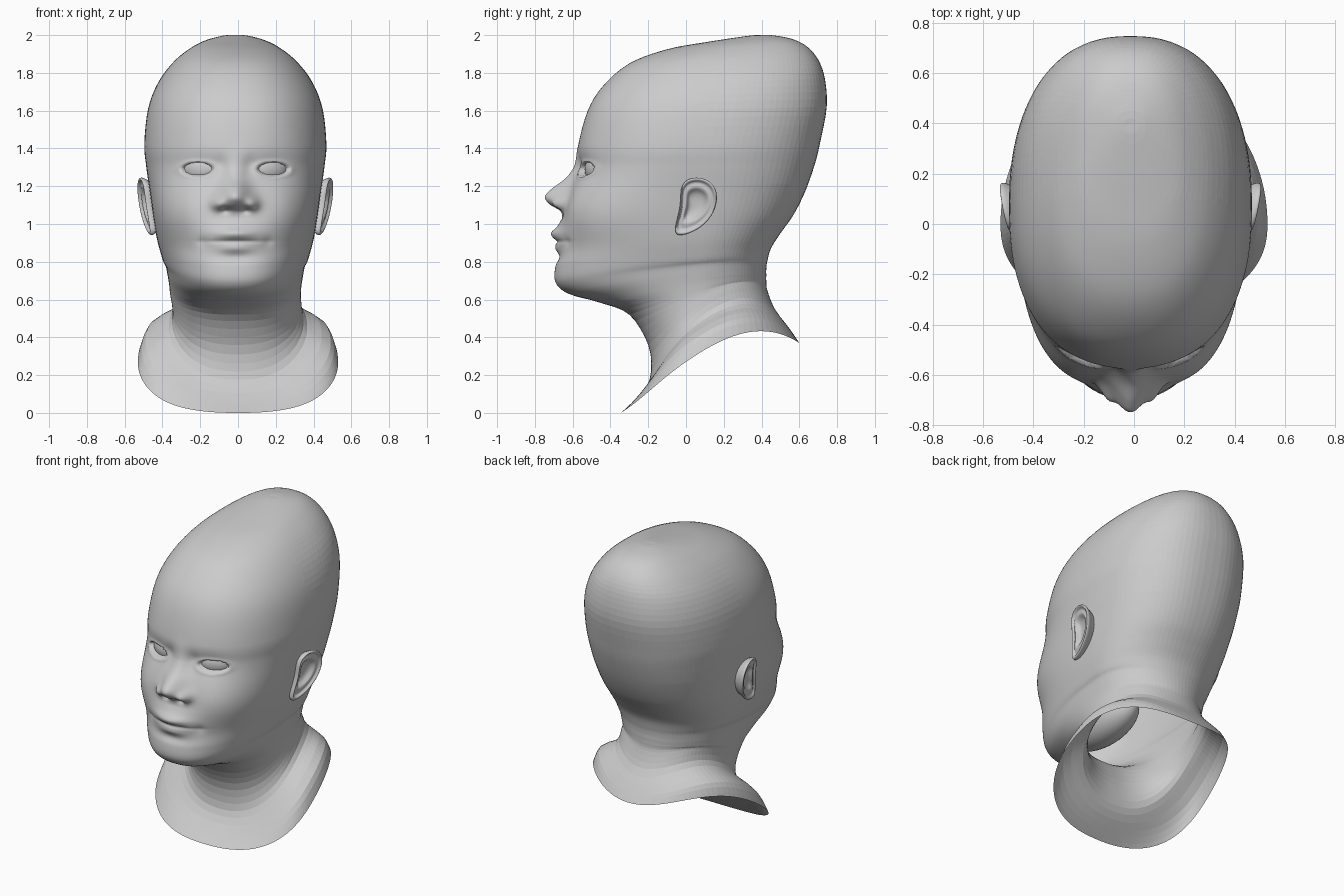
import bpy, bmesh, math

cube = bpy.data.objects.get("Cube")
if cube:
    bpy.data.objects.remove(cube, do_unlink=True)

clay = bpy.data.materials.new("clay_grey")
clay.use_nodes = True
GREY = (0.6, 0.6, 0.6, 1)
clay.diffuse_color = GREY
clay.node_tree.nodes["Principled BSDF"].inputs["Base Color"].default_value = GREY

LEAN = -.014  # the head sits slightly to one side of the collar


def clamp(value):
    return max(0.0, min(1.0, value))


def finish(name, bm, smooth):
    """Turn a bmesh into a named object, smoothing the faces picked by a rule."""
    bmesh.ops.recalc_face_normals(bm, faces=bm.faces)
    for face in bm.faces:
        face.smooth = smooth(face.calc_center_median())
    mesh = bpy.data.meshes.new(name)
    bm.to_mesh(mesh)
    bm.free()
    mesh.materials.append(clay)
    obj = bpy.data.objects.new(name, mesh)
    bpy.context.collection.objects.link(obj)
    return obj


def ellipsoid(name, location, radii, turn=0):
    bm = bmesh.new()
    bmesh.ops.create_uvsphere(bm, u_segments=32, v_segments=20, radius=1)
    obj = finish(name, bm, lambda p: True)
    obj.location, obj.scale = location, radii
    obj.rotation_euler.z = math.radians(turn)


def bridge(bm, rings):
    """Skin a list of closed vertex rings with quads."""
    for low, high in zip(rings, rings[1:]):
        for i in range(len(low)):
            j = (i + 1) % len(low)
            bm.faces.new((low[i], low[j], high[j], high[i]))


def spline(a, b, c, d, t):
    """Catmull-Rom blend of four equal-length tuples."""
    return [q + t / 2 * (r - p + t * (2 * p - 5 * q + 4 * r - s + t * (3 * (q - r) + s - p)))
            for p, q, r, s in zip(a, b, c, d)]


def lookup(table, z):
    """Smoothly interpolate (z, value) pairs."""
    last = len(table) - 1
    for k in range(last):
        if table[k][0] <= z <= table[k + 1][0]:
            t = (z - table[k][0]) / (table[k + 1][0] - table[k][0])
            return spline(*(table[max(0, min(last, k + j))] for j in (-1, 0, 1, 2)), t)[1]
    return 0.0


# Rings from shoulder edge to crown: front y, front z, back y, back z, half width
RINGS = [
    (-.345, 0, .6, .37, .53), (-.27, .07, .57, .415, .49),
    (-.21, .14, .53, .47, .395), (-.185, .22, .47, .55, .348),
    (-.2, .36, .43, .65, .342), (-.3, .52, .425, .7, .347),
    (-.46, .585, .425, .73, .352), (-.62, .63, .425, .76, .362),
    (-.69, .69, .43, .8, .373), (-.69, .78, .45, .87, .393),
    (-.655, .88, .5, .95, .415), (-.645, 1.02, .57, 1.05, .435),
    (-.62, 1.15, .63, 1.17, .452), (-.58, 1.3, .68, 1.31, .472),
    (-.57, 1.42, .71, 1.43, .482), (-.52, 1.6, .745, 1.62, .462),
    (-.44, 1.73, .735, 1.77, .408), (-.3, 1.85, .7, 1.87, .325),
    (-.1, 1.925, .64, 1.94, .235), (.12, 1.965, .56, 1.98, .155),
    (.32, 1.995, .45, 2, .06), (.37, 2, .4, 2, .015),
]

# Soft face forms: side x, z, x spread, z spread, push forward
BUMPS = [
    (.18, 1.3, .1, .07, -.016),       # eye socket
    (.08, 1.31, .04, .05, -.012),     # inner eye corner
    (.25, 1.1, .11, .1, .01),         # cheek
    (.09, 1.105, .035, .035, .04),    # nostril wing
    (.055, 1.07, .022, .016, -.02),   # nostril
    (0, .94, .15, .08, .045),         # mouth mound
    (0, .95, .1, .025, .022),         # upper lip
    (0, .87, .09, .022, .014),        # lower lip
    (0, .908, .14, .008, -.013),      # mouth line
    (.175, .905, .025, .025, -.008),  # mouth corner
    (0, .82, .1, .025, -.01),         # crease above chin
]
NOSE = [(1.03, 0), (1.07, .025), (1.1, .085), (1.14, .125), (1.18, .105),
        (1.24, .045), (1.3, .015), (1.42, 0)]
EYE_X, EYE_Z = .2, 1.29


def face_push(x, z):
    x = abs(x)
    push = sum(amount * math.exp(-((x - bx) / sx) ** 2 - ((z - bz) / sz) ** 2)
               for bx, bz, sx, sz, amount in BUMPS)
    nose_width = .055 + .03 * clamp((1.27 - z) / .15)
    push += lookup(NOSE, z) * math.exp(-(x / nose_width) ** 2)
    # Eyelid rim around an almond-shaped opening
    e = math.hypot((x - EYE_X) / .083, (z - EYE_Z) / .036)
    push += .006 * math.exp(-((e - 1.15) / .25) ** 2)
    return push - .035 * clamp((1.05 - e) / .2)


HALF = 72
ANGLES = [math.copysign(math.pi * abs(i / HALF) ** 1.7, i) for i in range(-HALF, HALF)]


def head_ring(bm, yf, zf, yb, zb, w):
    # Squarer cheeks and skull, rounder neck, shoulders arched at the sides
    front_n = 2.3 + .6 * math.exp(-((zf - 1.05) / .17) ** 2)
    back_n = 2 + .37 * clamp((zf - .5) / .7)
    centre = max(.06, (yf + yb) / 2) if zf > 1.3 else .06 * clamp(zf / .3)
    collar = .135 * clamp((.6 - zf) / .35)
    arch = .05 * math.sin(math.pi * clamp(zf / .2))
    arch += .04 * math.exp(-((zf - .65) / .07) ** 2)
    shift = LEAN * clamp((zf - .2) / .3)
    ring = []
    for a in ANGLES:
        s, c = math.sin(a), math.cos(a)
        n = front_n if c > 0 else back_n
        x = math.copysign(w * abs(s) ** (2 / n), s)
        reach = (yf if c > 0 else yb) - centre
        y = centre + reach * abs(c) ** (2 / n)
        z = zf + (zb - zf) * (y - yf) / (yb - yf)
        z += (collar * (1 + 2.2 * y) + arch) * s * s
        if c > 0 and .6 < z < 1.55:
            y -= face_push(x, z)
        ring.append(bm.verts.new((x + shift, y, z)))
    return ring


# Head, neck and shoulder collar as one open shell, densest across the face
bm = bmesh.new()
rings = []
for k in range(len(RINGS) - 1):
    a, b, c, d = (RINGS[max(0, min(len(RINGS) - 1, k + j))] for j in (-1, 0, 1, 2))
    step = .01 if .62 < b[1] < 1.4 else .05
    count = max(2, math.ceil(math.hypot(c[0] - b[0], c[1] - b[1]) / step))
    rings += [head_ring(bm, *spline(a, b, c, d, i / count)) for i in range(count)]
rings.append(head_ring(bm, *RINGS[-1]))
bridge(bm, rings)
bm.faces.new(rings[-1])
finish("head_and_neck", bm, lambda p: p.y < .1 and p.z > .6)

# Mouth pocket inside the hollow head
ellipsoid("mouth_cavity", (LEAN, -.31, .8), (.14, .3, .15))

# Ear outline (y, z) and the ring levels (scale, outward offset) of its relief
EAR = [(-.03, 1.19), (0, 1.235), (.07, 1.25), (.14, 1.22), (.17, 1.15), (.15, 1.06),
       (.09, .99), (.02, .95), (-.06, .935), (-.055, 1.0), (-.025, 1.1)]
LEVELS = [(.75, -.09), (.9, -.03), (1.03, -.005), (1.01, .012), (.92, .014), (.84, -.006),
          (.7, .002), (.58, 0), (.46, -.022), (.2, -.03)]
EAR_Y, EAR_Z = .05, 1.11

for side, label in ((1, "left"), (-1, "right")):
    bm = bmesh.new()
    rings = []
    for scale, out in LEVELS:
        ring = []
        for y, z in EAR:
            y, z = EAR_Y + scale * (y - EAR_Y), EAR_Z + scale * (z - EAR_Z)
            x = .457 + .12 * (z - .94) + .2 * (y - EAR_Y) + out
            ring.append(bm.verts.new((side * x + LEAN, y, z)))
        rings.append(ring)
    bridge(bm, rings)
    bm.faces.new(rings[-1])
    ear = finish(label + "_ear", bm, lambda p: True)
    rounding = ear.modifiers.new("rounding", "SUBSURF")
    rounding.levels = rounding.render_levels = 2

    # Eyeball turned to follow the curve of the face
    ellipsoid(label + "_eye", (side * .178 + LEAN, -.468, EYE_Z), (.105, .06, .075), side * 22)
